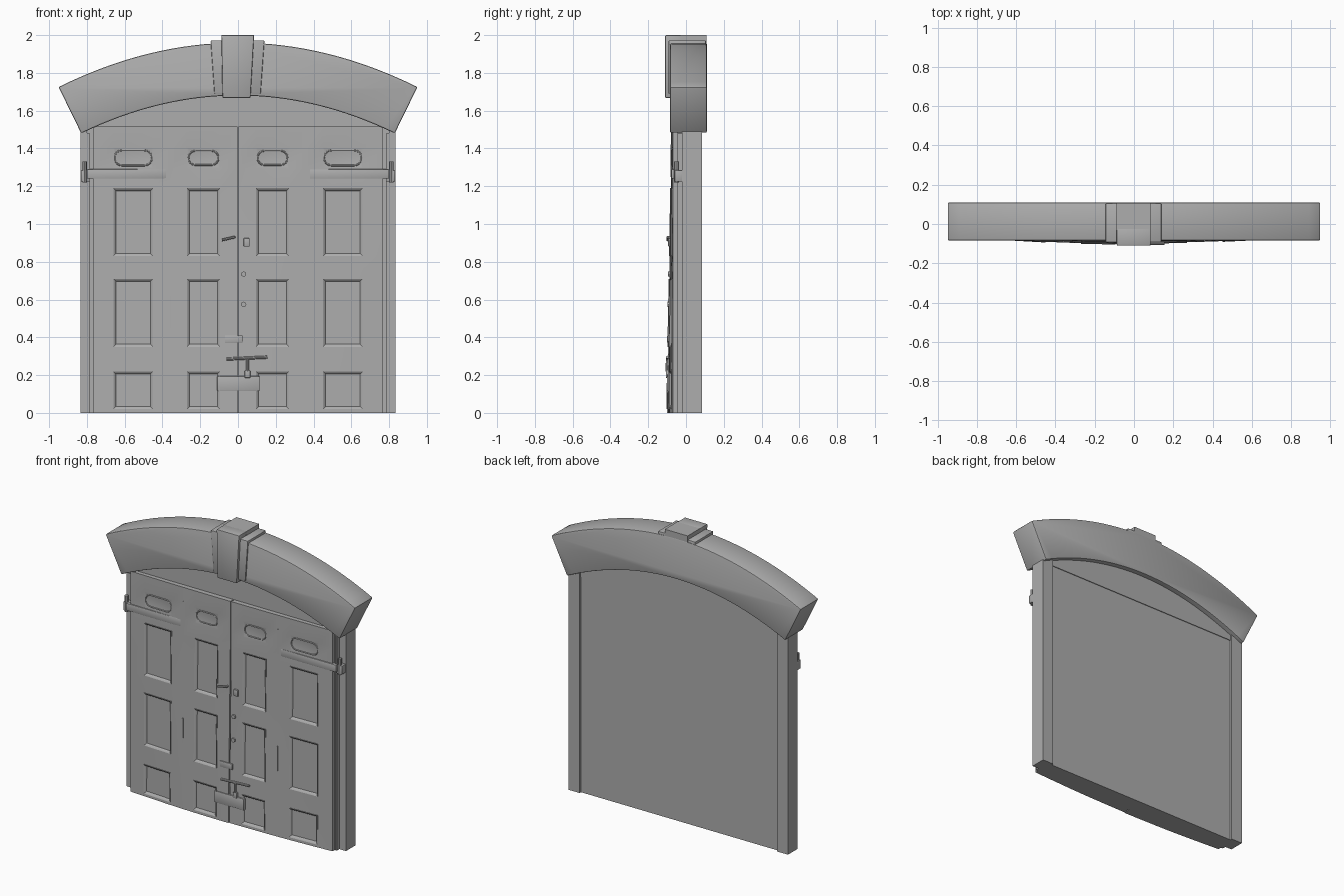
import bpy, bmesh, math

if "Cube" in bpy.data.objects:
    bpy.data.objects.remove(bpy.data.objects["Cube"])

GREY = (0.42, 0.42, 0.42, 1)
stone = bpy.data.materials.new("plain_grey")
stone.use_nodes = True
stone.diffuse_color = GREY
stone.node_tree.nodes["Principled BSDF"].inputs["Base Color"].default_value = GREY


def finish(obj, bevel=0):
    """Give an object its material, optional bevel and smooth shading."""
    obj.data.materials.append(stone)
    bpy.ops.object.select_all(action="DESELECT")
    obj.select_set(True)
    bpy.context.view_layer.objects.active = obj
    if bevel:
        mod = obj.modifiers.new("soft_edges", "BEVEL")
        mod.width, mod.segments, mod.limit_method = bevel, 2, "ANGLE"
        mod.angle_limit = math.radians(40)
        bpy.ops.object.modifier_apply(modifier=mod.name)
    bpy.ops.object.shade_smooth_by_angle(angle=math.radians(35))
    return obj


def from_bmesh(name, bm, bevel=0):
    bmesh.ops.recalc_face_normals(bm, faces=bm.faces)
    mesh = bpy.data.meshes.new(name)
    bm.to_mesh(mesh)
    bm.free()
    obj = bpy.data.objects.new(name, mesh)
    bpy.context.collection.objects.link(obj)
    return finish(obj, bevel)


def prism(name, outline, y0, y1, bevel=0):
    """Extrude an x-z outline from y0 to y1."""
    bm = bmesh.new()
    face = bm.faces.new([bm.verts.new((x, y0, z)) for x, z in outline])
    ext = bmesh.ops.extrude_face_region(bm, geom=[face], use_keep_orig=True)
    for v in ext["geom"]:
        if isinstance(v, bmesh.types.BMVert):
            v.co.y = y1
    return from_bmesh(name, bm, bevel)


def box(name, x0, x1, y0, y1, z0, z1, bevel=0):
    return prism(name, [(x0, z0), (x1, z0), (x1, z1), (x0, z1)], y0, y1, bevel)


def tube(name, points, radius, cyclic=False):
    curve = bpy.data.curves.new(name, "CURVE")
    curve.dimensions = "3D"
    curve.bevel_depth, curve.bevel_resolution = radius, 2
    curve.use_fill_caps = True
    spline = curve.splines.new("POLY")
    spline.points.add(len(points) - 1)
    for p, co in zip(spline.points, points):
        p.co = (*co, 1)
    spline.use_cyclic_u = cyclic
    obj = bpy.data.objects.new(name, curve)
    bpy.context.collection.objects.link(obj)
    bpy.ops.object.select_all(action="DESELECT")
    obj.select_set(True)
    bpy.context.view_layer.objects.active = obj
    bpy.ops.object.convert(target="MESH")
    return finish(bpy.context.object)


def bulge(x, z):
    """The doors swell forward toward the lower middle, the right leaf more."""
    swell = 0.008 + 0.018 * max(0, 1 - z / 1.2)
    return -swell * max(0, 1 - (x / 0.77) ** 2) * (1.2 if x < 0 else 1)


def front(x, z):
    return -0.07 + bulge(x, z)


# Arch stone curves
def inner(x):
    return 1.48 + 0.2 * (1 - (x / 0.83) ** 2)


def outer(x):
    return 1.96 - 0.235 * (x / 0.95) ** 2


N = 32
steps = [2 * i / N - 1 for i in range(N + 1)]
under = [(0.83 * t, inner(0.83 * t)) for t in steps]
over = [(0.95 * t, outer(0.95 * t)) for t in steps]
prism("arch", under + over[::-1], -0.085, 0.11, 0.008)

# Keystone: a wide low block, a proud face and a core running to the back
prism("keystone_wings", [(-0.145, 1.972), (0.14, 1.972), (0.12, 1.69), (-0.125, 1.69)],
      -0.093, 0.106, 0.006)
prism("keystone_face", [(-0.088, 2), (0.085, 2), (0.066, 1.667), (-0.082, 1.667)],
      -0.11, -0.02, 0.006)
box("keystone_core", -0.088, 0.085, -0.03, 0.108, 1.75, 2)

# Infill between the door heads and the arch
prism("tympanum", [(0.8, 1.48), (-0.8, 1.48)] + [(x * 0.97, z + 0.015) for x, z in under],
      -0.045, 0.075)

# Wall behind the doors, and the side posts
box("door_backing", -0.775, 0.775, -0.05, 0.07, 0, 1.505)
for side, s in (("left", 1), ("right", -1)):
    box(side + "_post", s * 0.75, s * 0.835, -0.02, 0.085, 0, 1.53)
    box(side + "_post_strip", s * 0.76, s * 0.785, -0.045, 0.0, 0, 1.5)


def door_leaf(name, s):
    """A framed door leaf: a grid with its panel cells moulded and sunk."""
    xs = [0.003, 0.095, 0.27, 0.36, 0.45, 0.66, 0.768]
    zs = [0, 0.02, 0.22, 0.35, 0.71, 0.83, 1.19, 1.295, 1.405, 1.515]
    bm = bmesh.new()
    grid = [[bm.verts.new((s * x, front(s * x, z), z)) for x in xs] for z in zs]
    panels, top_panels = [], []
    for j in range(len(zs) - 1):
        for i in range(len(xs) - 1):
            quad = [grid[j][i], grid[j][i + 1], grid[j + 1][i + 1], grid[j + 1][i]]
            f = bm.faces.new(quad if s > 0 else quad[::-1])
            if i in (1, 4) and j % 2 == 1:
                (top_panels if j == 7 else panels).append(f)
    edges = [e for e in bm.edges if e.is_boundary]
    # Each step of the moulding: inset width, then movement in y
    for cells, moves in ((panels, ((0.008, -0.004), (0.008, 0.004), (0.006, 0.01))),
                         (top_panels, ((0.01, 0.003),))):
        for width, dy in moves:
            bmesh.ops.inset_individual(bm, faces=cells, thickness=width, use_even_offset=True)
            for f in cells:
                for v in f.verts:
                    v.co.y += dy
    ext = bmesh.ops.extrude_edge_only(bm, edges=edges)["geom"]
    for v in ext:
        if isinstance(v, bmesh.types.BMVert):
            v.co.y = -0.03
    bmesh.ops.edgeloop_fill(bm, edges=[e for e in bm.edges if e.is_boundary])
    return from_bmesh(name, bm)


def oval(name, cx, cz, half, r):
    """A rounded slot rim on the upper door."""
    pts = []
    for end in (1, -1):
        for k in range(9):
            a = math.pi * (k / 8 - 0.5) + (0 if end > 0 else math.pi)
            x = cx + end * (half - r) + r * math.cos(a)
            pts.append((x, front(x, cz) + 0.004, cz + r * math.sin(a)))
    tube(name, pts, 0.005, True)


for side, s in (("left", 1), ("right", -1)):
    door_leaf(side + "_door", s)
    oval(side + "_inner_slot", s * 0.183, 1.35, 0.08, 0.038)
    oval(side + "_outer_slot", s * 0.555, 1.35, 0.1, 0.04)
    # Fold seams between the boards of each leaf
    for label, z0, z1 in (("upper", 1.25, 1.42), ("lower", 0.45, 0.62)):
        y = front(0.36 * s, z0)
        box(f"{side}_{label}_seam", s * 0.355, s * 0.363, y - 0.004, y + 0.01, z0, z1)
    # Strap hinge and its pin
    prism(side + "_strap", [(s * x, z) for x, z in
                            ((0.38, 1.24), (0.8, 1.24), (0.8, 1.29), (0.38, 1.29))],
          -0.0775, -0.055, 0.003)
    box(side + "_hinge_block", s * 0.785, s * 0.832, -0.06, -0.015, 1.225, 1.285, 0.004)
    tube(side + "_hinge_pin", [(s * 0.812, -0.052, 1.22), (s * 0.812, -0.052, 1.33)], 0.012)

# Handle, lock and small knobs near the middle
y = front(0, 0.9)
tube("door_handle", [(-0.02, y, 0.93), (-0.02, y - 0.015, 0.93), (-0.085, y - 0.015, 0.915)], 0.007)
box("lock_case", 0.03, 0.062, y - 0.012, y + 0.01, 0.88, 0.925, 0.004)
for name, z in (("upper_knob", 0.735), ("lower_knob", 0.575)):
    y = front(0.03, z)
    tube(name, [(0.03, y + 0.01, z), (0.03, y - 0.01, z)], 0.014)

# Letter plate, hasp plate, sliding bolt and padlock at the bottom
y = front(0, 0.3)
box("small_plate", -0.07, 0.025, y - 0.008, y + 0.01, 0.37, 0.41, 0.003)
tube("sliding_bolt", [(-0.06, y - 0.007, 0.285), (0.155, y - 0.007, 0.295)], 0.008)
tube("bolt_stem", [(0.05, y - 0.007, 0.29), (0.05, y - 0.009, 0.22)], 0.008)
box("padlock", 0.035, 0.065, y - 0.015, y + 0.005, 0.185, 0.225, 0.004)
box("hasp_plate", -0.11, 0.115, y - 0.01, y + 0.01, 0.115, 0.195, 0.004)
